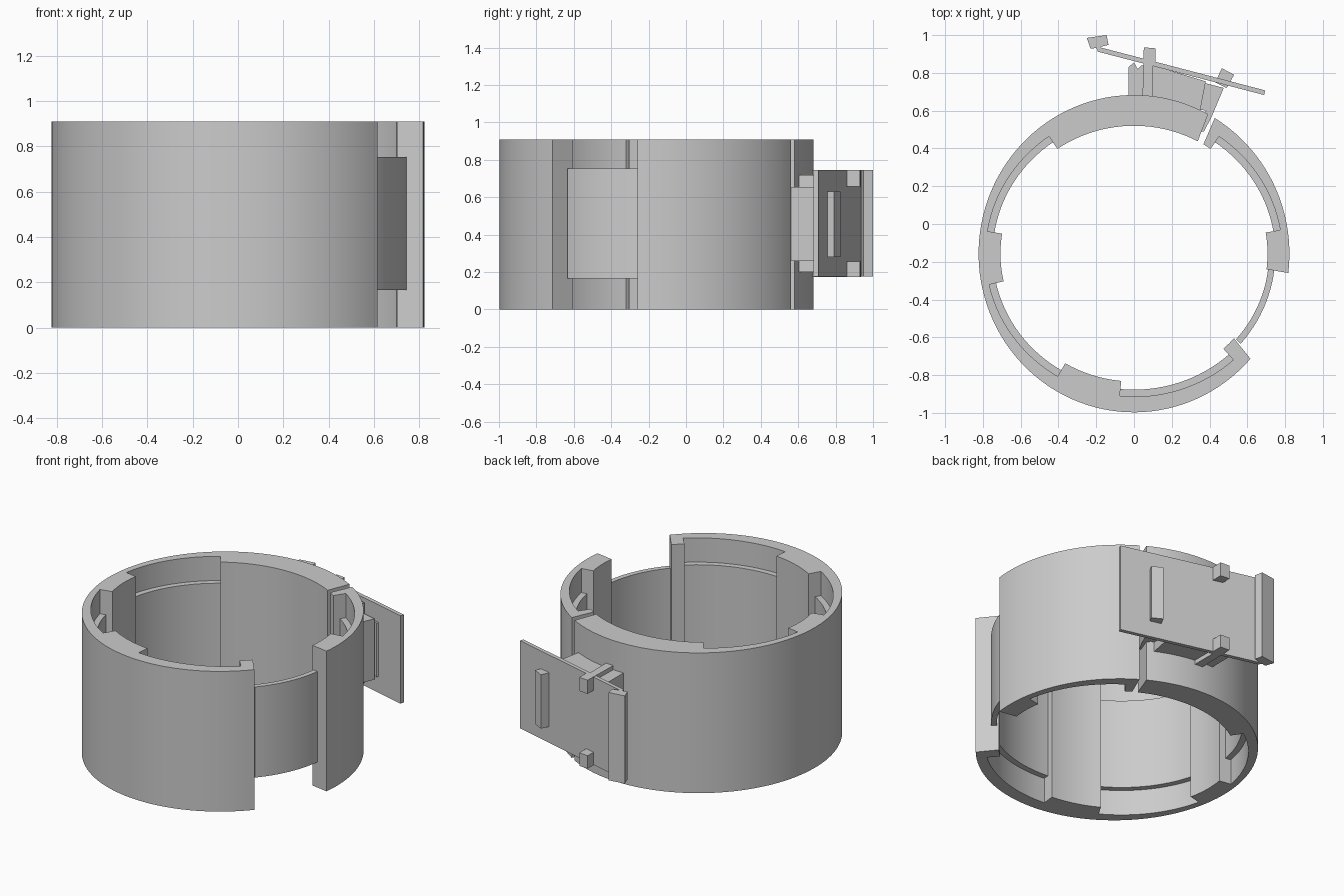
import bpy, bmesh, math
from mathutils import Vector

if "Cube" in bpy.data.objects:
    bpy.data.objects.remove(bpy.data.objects["Cube"])

grey = bpy.data.materials.new("plain_grey")
grey.use_nodes = True
tone = (0.6, 0.6, 0.6, 1)
grey.diffuse_color = tone
grey.node_tree.nodes["Principled BSDF"].inputs["Base Color"].default_value = tone

HEIGHT = 0.91
CENTRE_Y = -0.157
# Ellipse radii (x, y) of each wall layer
OUTER = (0.823, 0.84)
WALL = (0.785, 0.757)
LEDGE = (0.748, 0.72)
RIB = (0.707, 0.677)


def prism(name, outline, z0, z1):
    """Extrude a plan outline from z0 to z1."""
    bm = bmesh.new()
    face = bm.faces.new([bm.verts.new((x, y, z0)) for x, y in outline])
    top = bmesh.ops.extrude_face_region(bm, geom=[face])["geom"]
    bmesh.ops.translate(bm, vec=(0, 0, z1 - z0),
                        verts=[v for v in top if isinstance(v, bmesh.types.BMVert)])
    bmesh.ops.recalc_face_normals(bm, faces=bm.faces)
    mesh = bpy.data.meshes.new(name)
    bm.to_mesh(mesh)
    bm.free()
    mesh.materials.append(grey)
    obj = bpy.data.objects.new(name, mesh)
    bpy.context.collection.objects.link(obj)
    return obj


def arc(radii, start, end):
    steps = max(2, round(abs(end - start) / 3))
    angles = [math.radians(start + (end - start) * i / steps) for i in range(steps + 1)]
    return [(radii[0] * math.cos(a), CENTRE_Y + radii[1] * math.sin(a)) for a in angles]


def smooth(obj):
    bpy.ops.object.select_all(action="DESELECT")
    obj.select_set(True)
    bpy.context.view_layer.objects.active = obj
    bpy.ops.object.shade_smooth_by_angle(angle=math.radians(20))


def shell(name, sections):
    """Full-height wall whose inner side steps between wall and ribs."""
    inner = []
    for start, end, radii in sections:
        inner += arc(radii, start, end)
    outer = arc(OUTER, sections[0][0], sections[-1][1])
    smooth(prism(name, outer + inner[::-1], 0, HEIGHT))


def band(name, start, end, inner, outer):
    """Raised band at mid height along the inside."""
    outline = arc(outer, start, end) + arc(inner, end, start)
    smooth(prism(name, outline, 0.165, 0.753))


# Main shell and the short side shell
shell("main_shell", [(61.5, 125, RIB), (125, 171, WALL), (171, 192.5, RIB),
                     (192.5, 239, WALL), (239, 264.5, RIB), (264.5, 312, WALL),
                     (312, 318.5, RIB)])
shell("side_shell", [(-7, 9.5, RIB), (9.5, 55, WALL), (55, 58.7, RIB)])

# Inner bands between the ribs
backing = (WALL[0] + 0.01, WALL[1] + 0.01)
for label, start, end in (("back_right", 125, 171), ("front_right", 192.5, 239),
                          ("front", 264.5, 312), ("back_left", 9.5, 55)):
    band(label + "_inner_band", start - 0.5, end + 0.5, LEDGE, backing)
band("bridge_band", -41, -6.5, (0.715, 0.692), (0.748, 0.727))

# Mounting body of the latch
prism("latch_body", [(-0.03, 0.67), (-0.03, 0.83), (0, 0.855), (0.02, 0.82),
                     (0.04, 0.84), (0.1, 0.84), (0.38, 0.755), (0.35, 0.6)], 0.2, 0.72)
prism("latch_hook", [(0.33, 0.61), (0.38, 0.6), (0.35, 0.49), (0.37, 0.49), (0.41, 0.565),
                     (0.475, 0.72), (0.42, 0.735), (0.36, 0.75)], 0.26, 0.655)

# Slanted latch plate with thick pull edge
plate_start, plate_end = Vector((-0.19, 0.925)), Vector((0.692, 0.695))
along = (plate_end - plate_start).normalized()
half = Vector((-along.y, along.x)) * 0.0125
prism("latch_plate", [plate_start - half, plate_end - half,
                      plate_end + half, plate_start + half], 0.175, 0.745)
prism("pull_edge", [(-0.25, 0.985), (-0.145, 1.0), (-0.135, 0.948), (-0.175, 0.938),
                    (-0.175, 0.915), (-0.19, 0.915), (-0.2, 0.932), (-0.23, 0.928)], 0.175, 0.745)

# Upright bar on the plate and the two post arms
prism("plate_bar", [(0.465, 0.825), (0.53, 0.79), (0.49, 0.72), (0.43, 0.75)], 0.28, 0.63)
for label, z0, z1 in (("lower", 0.175, 0.255), ("upper", 0.66, 0.745)):
    prism(label + "_post", [(0.045, 0.67), (0.1, 0.67), (0.1, 0.84), (0.115, 0.86),
                            (0.115, 0.93), (0.052, 0.935)], z0 - 0.002, z1 + 0.002)
